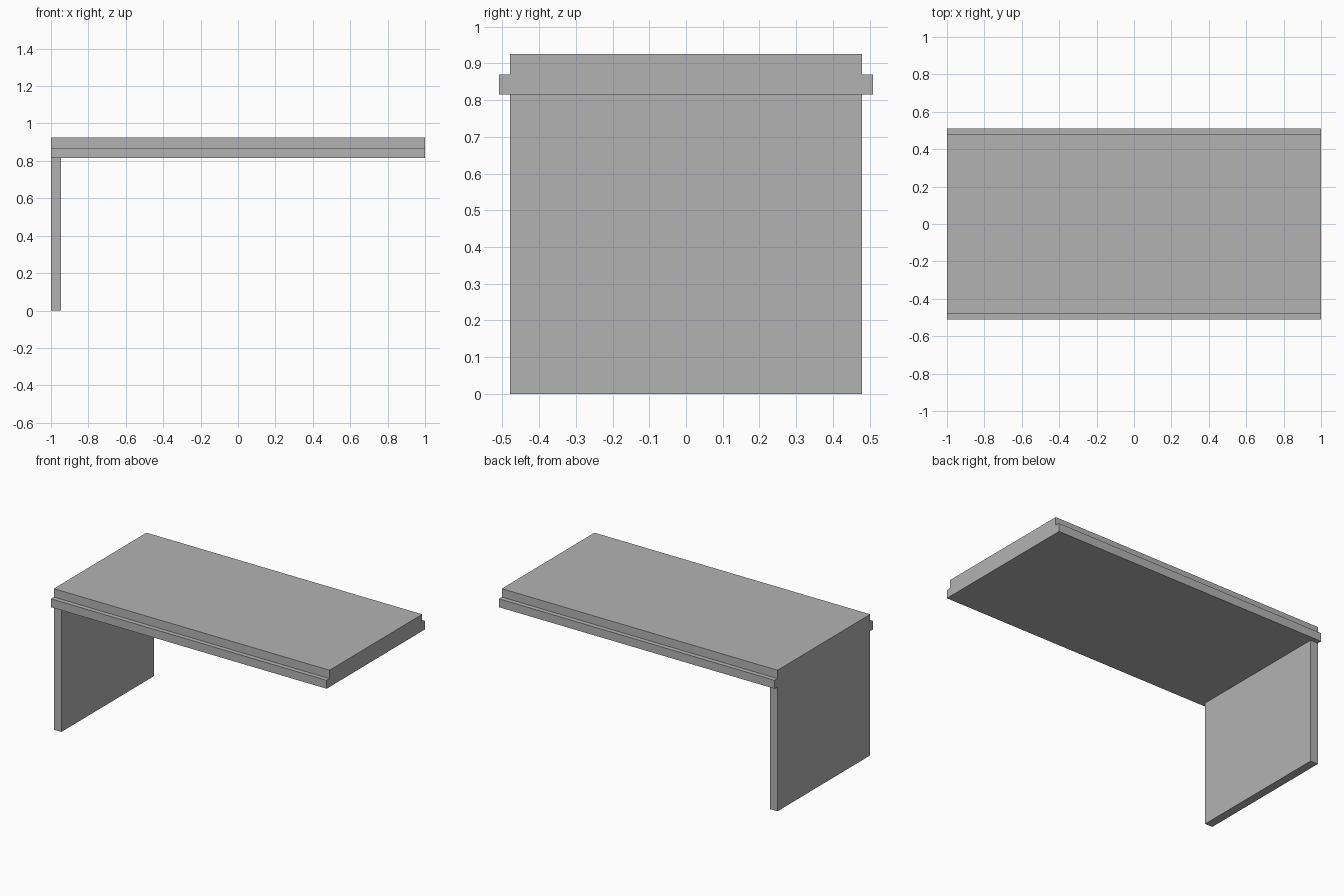
import bpy

cube = bpy.data.objects.get("Cube")
if cube:
    bpy.data.objects.remove(cube, do_unlink=True)

# Single flat grey
GREY = (0.45, 0.45, 0.45, 1.0)
grey = bpy.data.materials.new("plain_grey")
grey.use_nodes = True
grey.diffuse_color = GREY
grey.node_tree.nodes["Principled BSDF"].inputs["Base Color"].default_value = GREY


def box(name, low, high):
    """Add a box spanning two opposite corners."""
    center = [(a + b) / 2 for a, b in zip(low, high)]
    bpy.ops.mesh.primitive_cube_add(size=1, location=center)
    obj = bpy.context.object
    obj.name = name
    obj.scale = [b - a for a, b in zip(low, high)]
    bpy.ops.object.transform_apply(location=False, rotation=False, scale=True)
    obj.data.materials.append(grey)
    return obj


HALF_LENGTH = 1.0
HALF_DEPTH = 0.48
RAIL_DEPTH = 0.51
UNDERSIDE, RAIL_TOP, TOP = 0.815, 0.87, 0.925
PANEL_INNER = -0.945

# Thick top slab
box("table_top", (-HALF_LENGTH, -HALF_DEPTH, UNDERSIDE), (HALF_LENGTH, HALF_DEPTH, TOP))

# Edge rails along the lower half of both long sides
box("front_rail", (-HALF_LENGTH, -RAIL_DEPTH, UNDERSIDE), (HALF_LENGTH, -HALF_DEPTH, RAIL_TOP))
box("back_rail", (-HALF_LENGTH, HALF_DEPTH, UNDERSIDE), (HALF_LENGTH, RAIL_DEPTH, RAIL_TOP))

# Single upright panel supporting one end
box("end_panel", (-HALF_LENGTH, -HALF_DEPTH, 0), (PANEL_INNER, HALF_DEPTH, UNDERSIDE))
